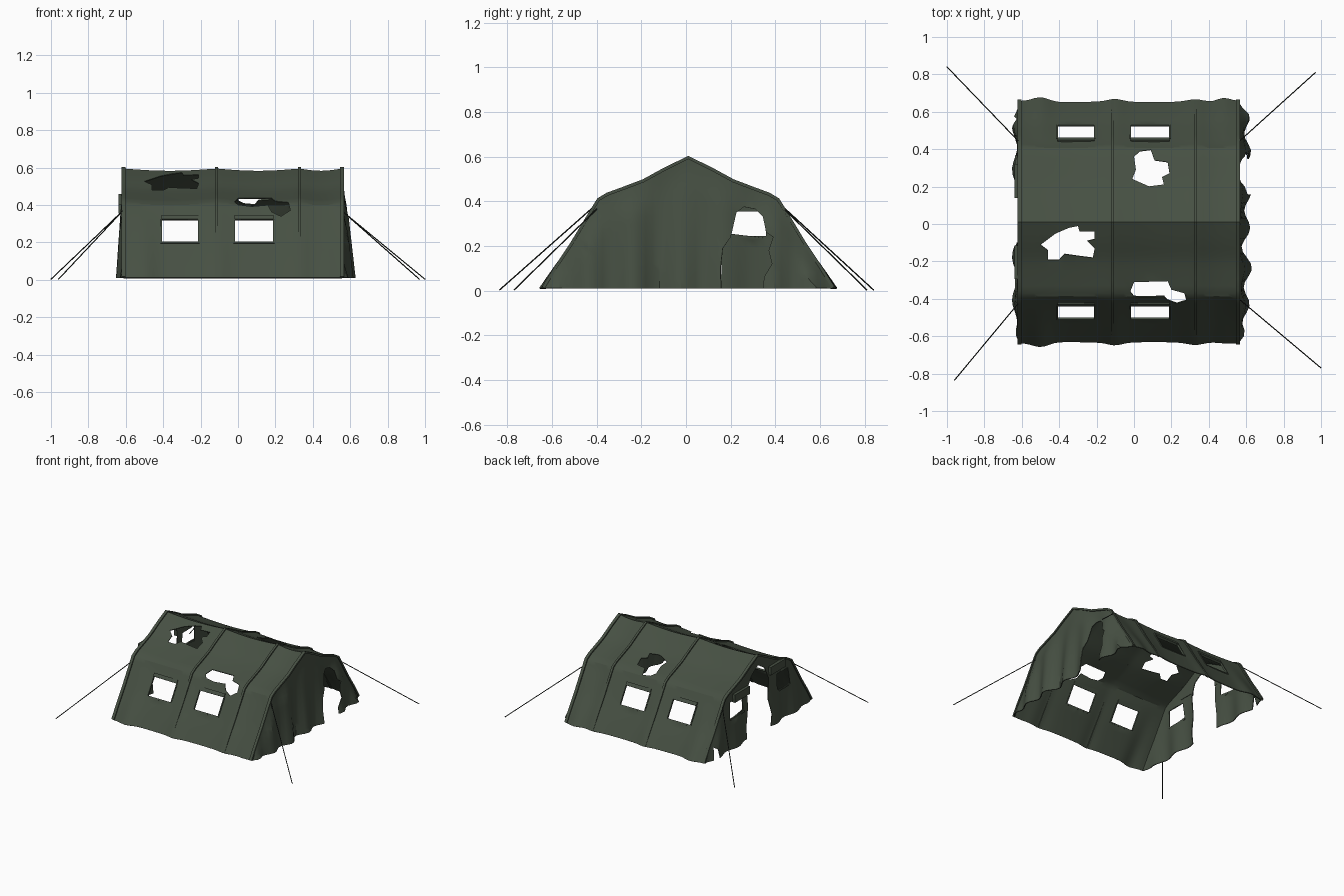
import bpy, math, random
from mathutils import Vector
from mathutils.geometry import delaunay_2d_cdt

if "Cube" in bpy.data.objects:
    bpy.data.objects.remove(bpy.data.objects["Cube"])

random.seed(4)
CY = 0.01
HALF = [(0, .592), (.1, .543), (.2, .488), (.3, .45), (.36, .428), (.4, .404), (.46, .305), (.52, .205), (.59, .1), (.645, .01)]
PROFILE = [(CY - d, z) for d, z in reversed(HALF)] + [(CY + d, z) for d, z in HALF[1:]]
RIBS = [-.612, -.115, .33, .556]

green = bpy.data.materials.new("canvas_green")
green.diffuse_color = (.062, .08, .056, 1)
green.use_nodes = True
green.node_tree.nodes["Principled BSDF"].inputs["Base Color"].default_value = green.diffuse_color
dark = bpy.data.materials.new("dark_cord")
dark.diffuse_color = (.02, .025, .02, 1)
dark.use_nodes = True
dark.node_tree.nodes["Principled BSDF"].inputs["Base Color"].default_value = dark.diffuse_color


def height(y):
    d = abs(y - CY)
    for (a, za), (b, zb) in zip(HALF, HALF[1:]):
        if d <= b:
            return za + (zb - za) * (d - a) / (b - a)
    return HALF[-1][1]


def inside(p, poly):
    hit = False
    for (ax, ay), (bx, by) in zip(poly, poly[1:] + poly[:1]):
        if (ay > p[1]) != (by > p[1]) and p[0] < ax + (bx - ax) * (p[1] - ay) / (by - ay):
            hit = not hit
    return hit


def mesh_object(name, verts, faces, thick, mat=green):
    me = bpy.data.meshes.new(name)
    me.from_pydata(verts, [], faces)
    me.materials.append(mat)
    ob = bpy.data.objects.new(name, me)
    bpy.context.collection.objects.link(ob)
    mod = ob.modifiers.new("thickness", 'SOLIDIFY')
    mod.thickness, mod.offset = thick, 0
    return ob


def cloth(name, us, vs, outline, holes, place):
    """Flat sheet with cut-out holes, triangulated and then placed in space."""
    pts = [Vector((u, v)) for u in us for v in vs]
    edges = []
    for loop in [outline] + holes:
        n = len(pts)
        pts += [Vector(p) for p in loop]
        edges += [(n + i, n + (i + 1) % len(loop)) for i in range(len(loop))]
    co, _, faces, *_ = delaunay_2d_cdt(pts, edges, [], 0, 1e-5)
    keep = []
    for f in faces:
        c = sum((co[i] for i in f), Vector((0, 0))) / len(f)
        if inside(c, outline) and not any(inside(c, h) for h in holes):
            keep.append(list(f))
    used = {i: k for k, i in enumerate(sorted({i for f in keep for i in f}))}
    return mesh_object(name, [place(*co[i]) for i in used], [[used[i] for i in f] for f in keep], .006)


def bump(x, c, w):
    return math.exp(-((x - c) / w) ** 2)


def place_roof(x, y):
    # cloth sags between the ribs and flares in folds at the hem
    sag = 0
    for a, b in zip(RIBS, RIBS[1:]):
        if a <= x <= b:
            sag = .012 * math.sin(math.pi * (x - a) / (b - a))
    d, s = abs(y - CY), (1 if y > CY else -1)
    w = min(max((d - .37) / .06, 0), 1)
    low = max(0, (d - .42) / .225)
    fold = .024 * bump(x, -.5, .06) + .012 * bump(x, -.1, .05) + .01 * bump(x, .33, .06)
    fold += (.022 if s > 0 else .006) * bump(x, .48, .05)
    return (x, y + s * (low * fold - w * sag * (1 - .5 * low)), height(y) - sag * (1 - w))


def rect(a, b, c, d):
    return [(a, c), (b, c), (b, d), (a, d)]


WINDOWS = [(-.41, -.21), (-.02, .19)]
tears = [
    [(-.5, -.11), (-.42, -.05), (-.35, -.02), (-.3, -.01), (-.29, -.04), (-.21, -.04), (-.21, -.08), (-.25, -.09),
     (-.21, -.13), (-.22, -.18), (-.3, -.17), (-.37, -.16), (-.4, -.19), (-.46, -.19), (-.46, -.14)],
    [(-.02, -.36), (0, -.31), (.18, -.305), (.2, -.35), (.27, -.37), (.28, -.41), (.23, -.43), (.18, -.415),
     (.16, -.39), (.07, -.395), (0, -.39)],
    [(0, .36), (.03, .39), (.09, .4), (.11, .34), (.18, .33), (.19, .27), (.15, .25), (.16, .21), (.08, .2),
     (-.01, .24), (.01, .29)]]
holes = tears + [rect(a, b, CY + s * .452, CY + s * .523) for a, b in WINDOWS for s in (-1, 1)]

# Roof and long side walls
x0, x1 = RIBS[0], RIBS[-1]
xs = [x0 + (x1 - x0) * i / 44 for i in range(45)]
ys = [CY + s * d for s in (-1, 1) for d in
      [.02 + i * .04 for i in range(9)] + [.36, .38, .4, .415, .43, .45, .475, .5, .525, .55, .58, .61, .645]] + [CY]
cloth("roof_and_sides", xs, ys, rect(x0, x1, CY - .645, CY + .645), holes, place_roof)

# Gable ends
gy = [CY - .64 + i * .032 for i in range(41)]
gz = [.01 + i * .036 for i in range(17)]


def edge_fade(y, z):
    return min(1, max(0, (height(y) - z) / .12))


def place_right(y, z):
    low = max(0, 1 - z / .56)
    return (.556 + edge_fade(y, z) * (low * (.045 + .022 * math.sin(31 * y + 2.4)) + .008 * math.sin(17 * y)), y, z)


def place_left(y, z):
    low = max(0, 1 - z / .5)
    return (-.612 - edge_fade(y, z) * (low * (.02 + .014 * math.sin(27 * y)) + .004), y, z)


right_tear = [(.16, -.05), (.155, .1), (.165, .19), (.2, .24), (.225, .35), (.26, .375), (.31, .365), (.345, .33),
              (.36, .26), (.39, .24), (.37, .18), (.385, .12), (.35, .06), (.345, -.05)]
doorway = [(.15, -.05), (.16, .1), (.14, .25), (.15, .38), (.09, .47), (.01, .52), (-.07, .47), (-.11, .38),
           (-.1, .22), (-.13, .1), (-.11, -.05)]
end_windows = [[(s * a, z) for a, z in [(.2, .255), (.36, .235), (.35, .365), (.21, .37)]] for s in (-1, 1)]
corner_rip = [(.5, -.05), (.53, .08), (.56, .1), (.585, -.05)]
cloth("right_end_wall", gy, gz, PROFILE, [right_tear], place_right)
cloth("left_end_wall", gy, gz, PROFILE, [doorway, corner_rip] + end_windows, place_left)

# Raised rib sleeves over the canvas
for i, x in enumerate(RIBS):
    w = .011 if i in (0, 3) else .008
    verts = []
    for y, z in PROFILE:
        d = (y - CY)
        verts += [(x - w, y + .006 * d, z + .004), (x + w, y + .006 * d, z + .004)]
    n = len(PROFILE)
    mesh_object(f"rib_sleeve_{i + 1}", verts, [(2 * k, 2 * k + 1, 2 * k + 3, 2 * k + 2) for k in range(n - 1)], .014)


def box(name, loc, size, tilt=0):
    bpy.ops.mesh.primitive_cube_add(size=1, location=loc, rotation=(tilt, 0, 0))
    ob = bpy.context.object
    ob.name, ob.scale = name, size
    ob.data.materials.append(green)


# Window frames with a folded flap along the top
for a, b in WINDOWS:
    for s, side in ((-1, "front"), (1, "back")):
        tilt, m = s * math.radians(31), (a + b) / 2

        def at(x, d, z):
            return (x, CY + s * (d - .008), z)
        box(f"{side}_window_flap", at(m, .446, .332), (b - a, .018, .026), tilt)
        box(f"{side}_window_sill", at(m, .526, .197), (b - a + .01, .012, .01), tilt)
        for x in (a, b):
            box(f"{side}_window_jamb", at(x, .488, .262), (.008, .014, .14), tilt)

# Folded flaps over the left end windows
for y, z in ((.23, .385), (-.205, .43)):
    box("end_window_flap", (-.627, y, z), (.026, .18, .06))
for y in (.28, -.28):
    box("end_window_sill", (-.63, y, .24), (.01, .17, .01))

# Guy ropes
for i, (top, foot) in enumerate([((-.615, .44, .37), (-1, .84, .003)), ((.56, .44, .365), (.97, .81, .003)),
                                 ((-.615, -.42, .37), (-.96, -.835, .003)), ((.56, -.4, .365), (1, -.77, .003))]):
    cu = bpy.data.curves.new("guy_rope", 'CURVE')
    cu.dimensions = '3D'
    cu.bevel_depth, cu.bevel_resolution = .003, 1
    sp = cu.splines.new('POLY')
    sp.points.add(1)
    sp.points[0].co, sp.points[1].co = (*top, 1), (*foot, 1)
    cu.materials.append(dark)
    bpy.context.collection.objects.link(bpy.data.objects.new(f"guy_rope_{i + 1}", cu))

# Bake thickness and smooth the cloth
bpy.ops.object.select_all(action='SELECT')
bpy.context.view_layer.objects.active = bpy.data.objects["roof_and_sides"]
bpy.ops.object.convert(target='MESH')
bpy.ops.object.shade_smooth_by_angle(angle=math.radians(30))
